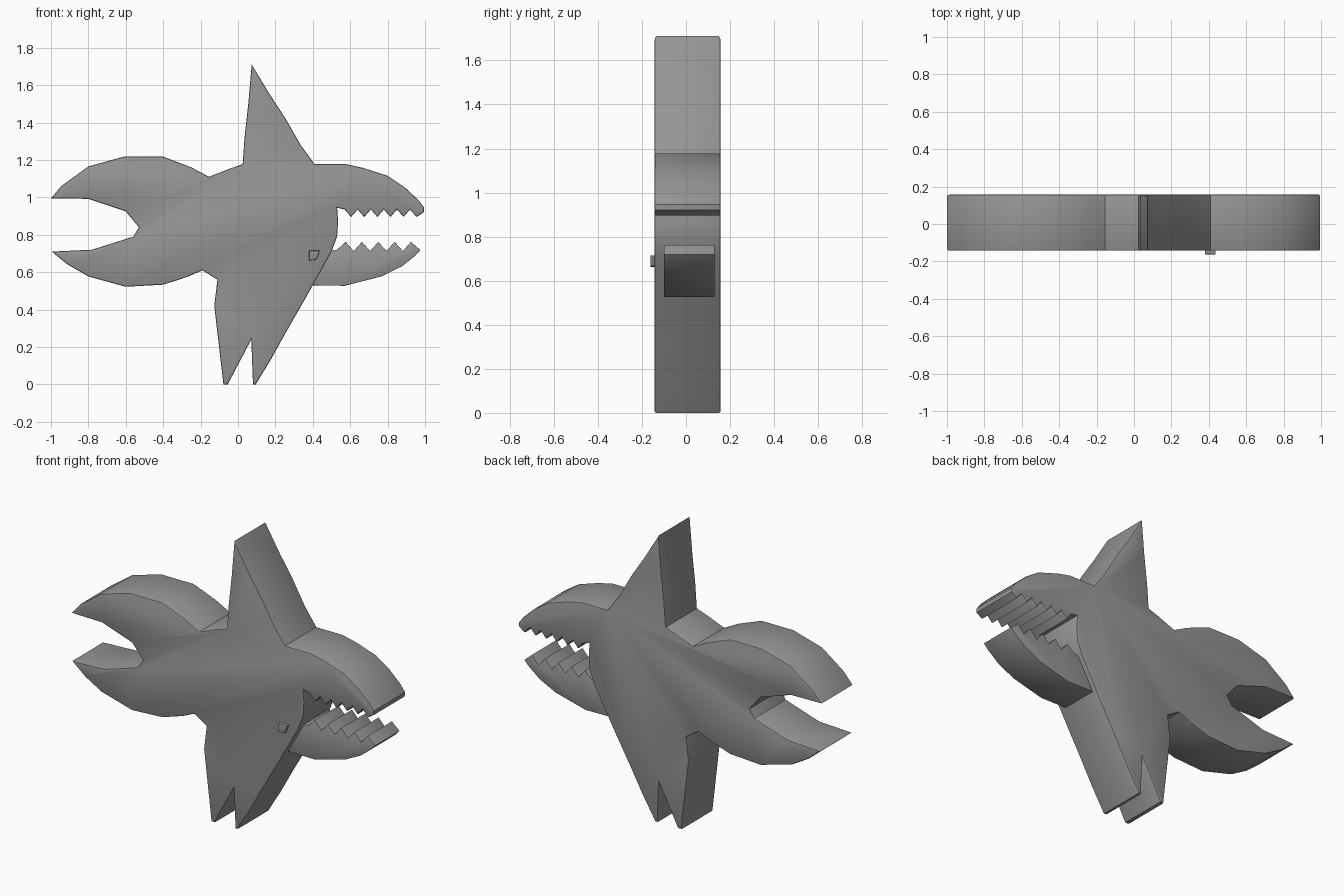
import bpy, bmesh, math

cube = bpy.data.objects.get("Cube")
if cube:
    bpy.data.objects.remove(cube, do_unlink=True)

grey = bpy.data.materials.new("plain grey")
grey.use_nodes = True
colour = (0.30, 0.30, 0.30, 1)
grey.diffuse_color = colour
grey.node_tree.nodes["Principled BSDF"].inputs["Base Color"].default_value = colour


def slab(name, outline, y0, y1, bevel):
    """Extrude an x-z outline from y0 to y1 and round the front and back rims."""
    bm = bmesh.new()
    face = bm.faces.new([bm.verts.new((x, y0, z)) for x, z in outline])
    new = bmesh.ops.extrude_face_region(bm, geom=[face], use_keep_orig=True)["geom"]
    for v in new:
        if isinstance(v, bmesh.types.BMVert):
            v.co.y = y1
    bmesh.ops.recalc_face_normals(bm, faces=bm.faces)
    rims = [e for e in bm.edges if abs(e.verts[0].co.y - e.verts[1].co.y) < 1e-5]
    bmesh.ops.bevel(bm, geom=rims, offset=bevel, segments=2, profile=0.5,
                    affect='EDGES', clamp_overlap=False)
    mesh = bpy.data.meshes.new(name)
    bm.to_mesh(mesh)
    bm.free()
    mesh.materials.append(grey)
    obj = bpy.data.objects.new(name, mesh)
    bpy.context.collection.objects.link(obj)
    bpy.ops.object.select_all(action='DESELECT')
    obj.select_set(True)
    bpy.context.view_layer.objects.active = obj
    bpy.ops.object.shade_smooth_by_angle(angle=math.radians(30))
    return obj


def teeth(x0, x1, count, z_first, z_second):
    """Zigzag from x0 to x1 alternating between two heights."""
    step = (x1 - x0) / (count - 1)
    return [(x0 + i * step, z_second if i % 2 else z_first) for i in range(count)]


# Outline sections of the body, clockwise from the dorsal fin tip
fin = [(.073, 1.71), (.17, 1.55), (.255, 1.42), (.335, 1.28), (.41, 1.177)]
snout = [(.58, 1.177), (.67, 1.157), (.80, 1.115), (.89, 1.055), (.965, .985),
         (.995, .945), (.993, .92)]
upper_teeth = teeth(.955, .57, 12, .895, .935)
throat = [(.53, .945), (.535, .87), (.53, .79), (.50, .71)]
belly_fin = [(.425, .575), (.355, .45), (.26, .285), (.18, .14), (.095, 0), (.08, 0),
             (.071, .24), (-.055, 0), (-.078, 0), (-.127, .42), (-.11, .56)]
lower_tail = [(-.19, .61), (-.27, .575), (-.40, .533), (-.60, .522), (-.80, .577),
              (-.91, .64), (-.995, .71)]
tail_notch = [(-.78, .72), (-.56, .79), (-.53, .84), (-.60, .925), (-.80, .992)]
upper_tail = [(-1, .995), (-.945, 1.06), (-.80, 1.165), (-.61, 1.218), (-.40, 1.218),
              (-.25, 1.16), (-.155, 1.11), (-.04, 1.155), (.025, 1.177)]
fin_back = [(.035, 1.32), (.055, 1.50)]

slab("body", fin + snout + upper_teeth + throat + belly_fin + lower_tail
     + tail_notch + upper_tail + fin_back, -.143, .157, .008)

# Narrower lower jaw, its root buried in the body
jaw = [(.38, .53), (.57, .527), (.77, .578), (.875, .63), (.95, .69), (.975, .718)]
jaw += teeth(.925, .575, 9, .762, .713) + [(.53, .72), (.40, .70)]
slab("lower_jaw", jaw, -.10, .13, .003)

# Small raised eye on the front side only
slab("eye", [(.38, .715), (.437, .715), (.42, .667), (.38, .662)], -.162, -.13, .004)
